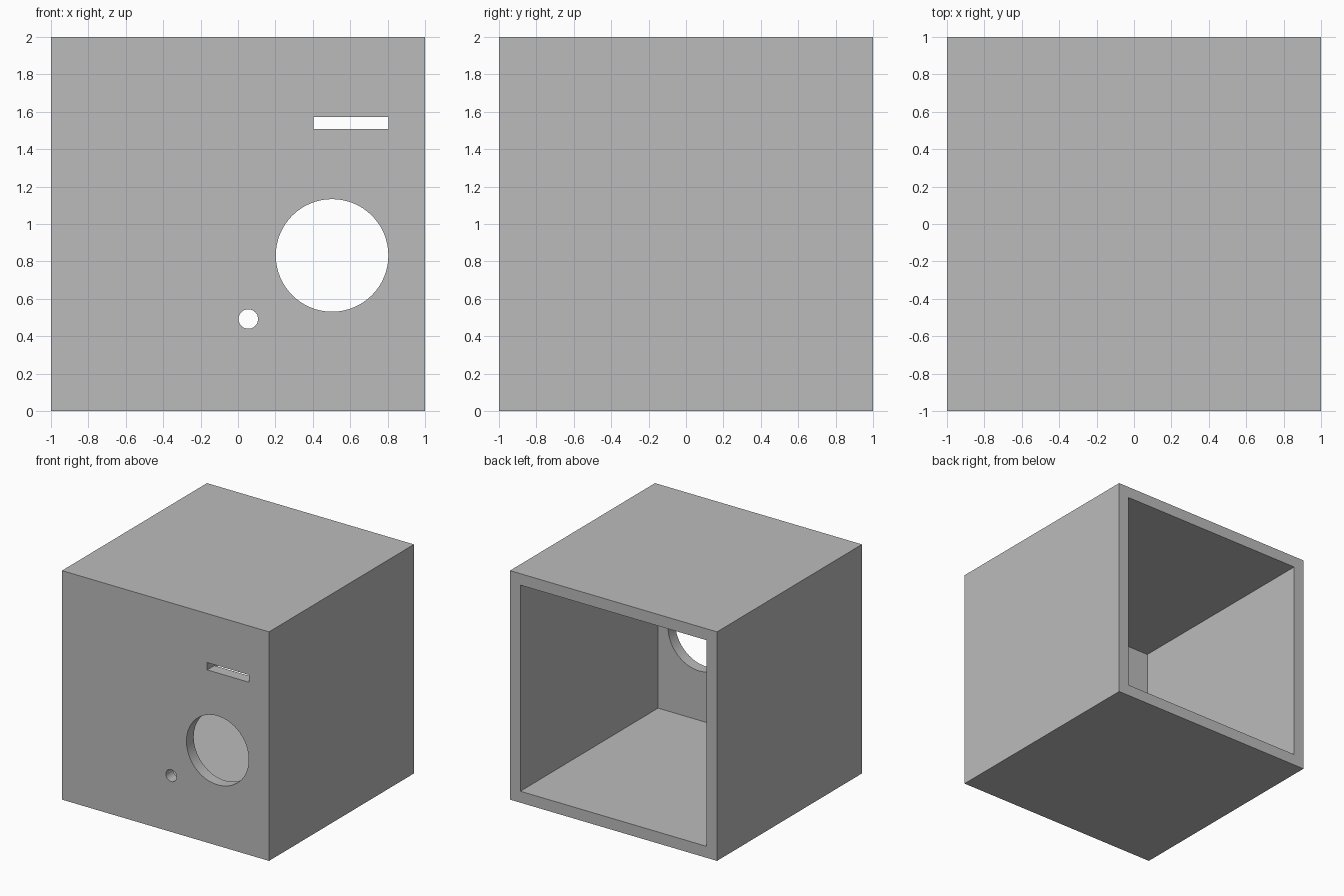
import bpy
import math

default = bpy.data.objects.get("Cube")
if default:
    bpy.data.objects.remove(default, do_unlink=True)

SIZE = 2.0
WALL = 0.1

grey = bpy.data.materials.new("plain grey")
grey.use_nodes = True
colour = (0.5, 0.5, 0.5, 1)
grey.diffuse_color = colour
grey.node_tree.nodes["Principled BSDF"].inputs["Base Color"].default_value = colour


def box(name, low, high):
    centre = [(a + b) / 2 for a, b in zip(low, high)]
    bpy.ops.mesh.primitive_cube_add(size=1, location=centre)
    ob = bpy.context.object
    ob.name = name
    ob.scale = [b - a for a, b in zip(low, high)]
    bpy.ops.object.transform_apply(location=True, rotation=False, scale=True)
    return ob


def round_cutter(name, x, z, radius):
    bpy.ops.mesh.primitive_cylinder_add(
        vertices=64, radius=radius, depth=4 * WALL,
        location=(x, -SIZE / 2, z), rotation=(math.pi / 2, 0, 0))
    bpy.context.object.name = name
    return bpy.context.object


# Outer cabinet
half = SIZE / 2
cabinet = box("cabinet", (-half, -half, 0), (half, half, SIZE))
cabinet.data.materials.append(grey)

# Hollow inside, open at the back, and the three openings in the front panel
inner = half - WALL
cutters = [
    box("hollow_cutter", (-inner, -inner, WALL), (inner, half + WALL, SIZE - WALL)),
    round_cutter("large_hole_cutter", 0.503, 0.832, 0.301),
    round_cutter("small_hole_cutter", 0.055, 0.492, 0.052),
    box("slot_cutter", (0.403, -half - WALL, 1.508), (0.805, -half + 2 * WALL, 1.572)),
]

bpy.ops.object.select_all(action="DESELECT")
cabinet.select_set(True)
bpy.context.view_layer.objects.active = cabinet
for cutter in cutters:
    cutter.hide_render = True
    cut = cabinet.modifiers.new(cutter.name, "BOOLEAN")
    cut.operation = "DIFFERENCE"
    cut.solver = "EXACT"
    cut.object = cutter
    bpy.ops.object.modifier_apply(modifier=cut.name)
    bpy.data.objects.remove(cutter, do_unlink=True)

# Smooth hole walls, sharp box edges
bpy.ops.object.shade_smooth_by_angle(angle=math.radians(30))
